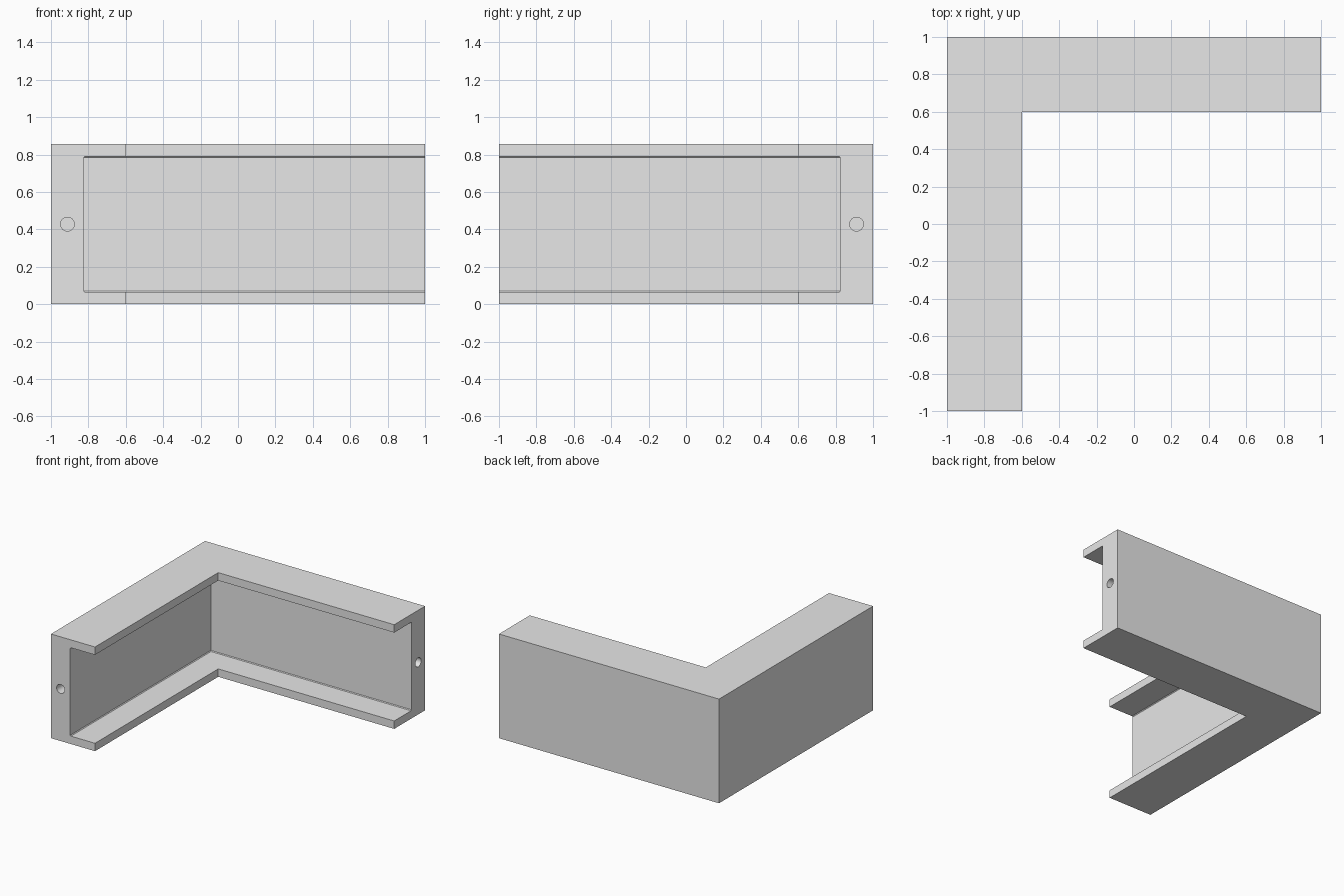
import bpy
import bmesh
import math

cube = bpy.data.objects.get("Cube")
if cube:
    bpy.data.objects.remove(cube, do_unlink=True)

HEIGHT, DEPTH = 0.856, 0.4      # overall channel size
WALL, FLANGE = 0.175, 0.065     # back wall and flange thickness
FILLET = 0.006                  # tiny rounding inside the channel
HOLE_R, HOLE_DEPTH, HOLE_INSET = 0.037, 0.25, 0.088

grey = bpy.data.materials.new("light grey")
grey.use_nodes = True
colour = (0.8, 0.8, 0.8, 1)
grey.diffuse_color = colour
grey.node_tree.nodes["Principled BSDF"].inputs["Base Color"].default_value = colour


def add_object(name, bm):
    bmesh.ops.recalc_face_normals(bm, faces=bm.faces)
    mesh = bpy.data.meshes.new(name)
    bm.to_mesh(mesh)
    bm.free()
    mesh.materials.append(grey)
    obj = bpy.data.objects.new(name, mesh)
    bpy.context.collection.objects.link(obj)
    return obj


# C-shaped section: (distance in from the outer face, height)
lower = [(0, 0), (DEPTH, 0), (DEPTH, FLANGE),
         (WALL + FILLET, FLANGE), (WALL, FLANGE + FILLET)]
section = lower + [(d, HEIGHT - z) for d, z in reversed(lower)]

# Sweep the section round the mitred corner
bm = bmesh.new()
stations = [lambda d: (d - 1, -1), lambda d: (d - 1, 1 - d), lambda d: (1, 1 - d)]
rings = [[bm.verts.new((*place(d), z)) for d, z in section] for place in stations]
for a, b in zip(rings, rings[1:]):
    for i in range(len(section)):
        j = (i + 1) % len(section)
        bm.faces.new((a[i], a[j], b[j], b[i]))
bm.faces.new(rings[0])
bm.faces.new(rings[-1])
channel = add_object("corner_channel", bm)


# Screw hole bored into each end of the back wall
def bore(name, location, rotation):
    bm = bmesh.new()
    bmesh.ops.create_cone(bm, cap_ends=True, segments=32, radius1=HOLE_R,
                          radius2=HOLE_R, depth=2 * HOLE_DEPTH)
    cutter = add_object(name, bm)
    cutter.location, cutter.rotation_euler = location, rotation
    cutter.hide_render = True
    cutter.hide_set(True)
    cut = channel.modifiers.new(name, "BOOLEAN")
    cut.operation = "DIFFERENCE"
    cut.solver = "EXACT"
    cut.object = cutter


bore("front_hole_cutter", (HOLE_INSET - 1, -1, HEIGHT / 2), (math.pi / 2, 0, 0))
bore("side_hole_cutter", (1, 1 - HOLE_INSET, HEIGHT / 2), (0, math.pi / 2, 0))

# Smooth hole walls, sharp edges elsewhere
bpy.context.view_layer.update()
bpy.ops.object.select_all(action="DESELECT")
channel.select_set(True)
bpy.context.view_layer.objects.active = channel
for cut in list(channel.modifiers):
    bpy.ops.object.modifier_apply(modifier=cut.name)
bpy.ops.object.shade_smooth_by_angle(angle=math.radians(30))
